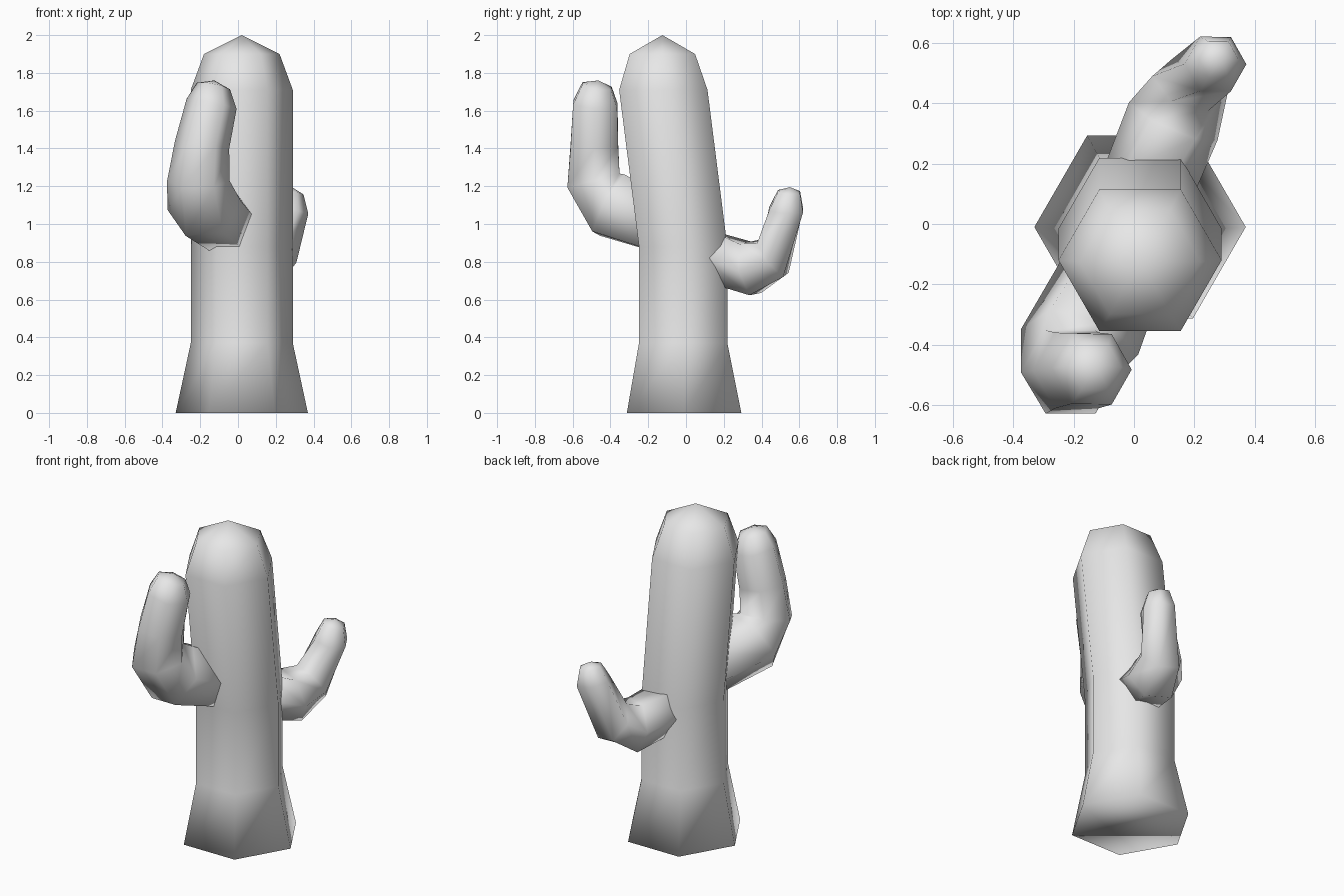
import bpy
import bmesh
import math
from mathutils import Vector

cube = bpy.data.objects.get("Cube")
if cube:
    bpy.data.objects.remove(cube, do_unlink=True)

# Single plain grey material
grey = bpy.data.materials.new("plain_grey")
grey.use_nodes = True
color = (0.8, 0.8, 0.8, 1.0)
grey.diffuse_color = color
grey.node_tree.nodes["Principled BSDF"].inputs["Base Color"].default_value = color

SIDES = 6


def add_ring(bm, center, tangent, radius):
    """Hexagonal ring across the tangent, one corner towards x."""
    t = Vector(tangent).normalized()
    u = Vector((1, 0, 0))
    u = (u - t * u.dot(t)).normalized()
    v = t.cross(u)
    ring = []
    for i in range(SIDES):
        a = math.tau * i / SIDES
        ring.append(bm.verts.new(Vector(center) + radius * (u * math.cos(a) + v * math.sin(a))))
    return ring


def make_stem(name, rings, tip):
    """Loft hexagonal rings into a stem closed by a pointed tip."""
    bm = bmesh.new()
    loops = [add_ring(bm, *r) for r in rings]
    bm.faces.new(loops[0])
    for low, high in zip(loops, loops[1:]):
        for i in range(SIDES):
            j = (i + 1) % SIDES
            bm.faces.new((low[i], low[j], high[j], high[i]))
    top = bm.verts.new(tip)
    for i in range(SIDES):
        bm.faces.new((loops[-1][i], loops[-1][(i + 1) % SIDES], top))
    bmesh.ops.recalc_face_normals(bm, faces=bm.faces)
    for f in bm.faces:
        f.smooth = True
    mesh = bpy.data.meshes.new(name)
    bm.to_mesh(mesh)
    bm.free()
    mesh.materials.append(grey)
    obj = bpy.data.objects.new(name, mesh)
    bpy.context.collection.objects.link(obj)
    return obj


UP = (0, 0, 1)

# Trunk: flared foot, leaning top, domed end
make_stem("trunk", [
    ((0.02, -0.01, 0.0), UP, 0.35),
    ((0.02, -0.015, 0.37), UP, 0.27),
    ((0.02, -0.015, 0.88), UP, 0.27),
    ((0.02, -0.12, 1.71), UP, 0.27),
    ((0.02, -0.125, 1.9), UP, 0.2),
], (0.02, -0.125, 2.0))

# Front arm: thick, bends upward on the right
make_stem("front_arm", [
    ((-0.06, -0.14, 1.0), (-0.4, -0.85, 0.3), 0.17),
    ((-0.18, -0.39, 1.1), (-0.25, -0.87, 0.49), 0.2),
    ((-0.21, -0.49, 1.23), (0.0, -0.26, 0.97), 0.165),
    ((-0.19, -0.485, 1.42), (0.15, 0.0, 1.0), 0.145),
    ((-0.14, -0.48, 1.635), (0.2, 0.08, 0.98), 0.135),
    ((-0.13, -0.472, 1.73), (0.2, 0.15, 0.98), 0.09),
], (-0.125, -0.465, 1.76))

# Back arm: thinner and lower, bends upward on the left
make_stem("back_arm", [
    ((0.04, 0.12, 0.83), (0.35, 0.93, -0.25), 0.155),
    ((0.13, 0.34, 0.765), (0.4, 0.9, 0.18), 0.16),
    ((0.185, 0.46, 0.82), (0.3, 0.79, 0.61), 0.13),
    ((0.27, 0.53, 1.075), (0.2, 0.05, 1.0), 0.104),
    ((0.28, 0.545, 1.17), (0.2, 0.05, 1.0), 0.068),
], (0.285, 0.55, 1.195))
